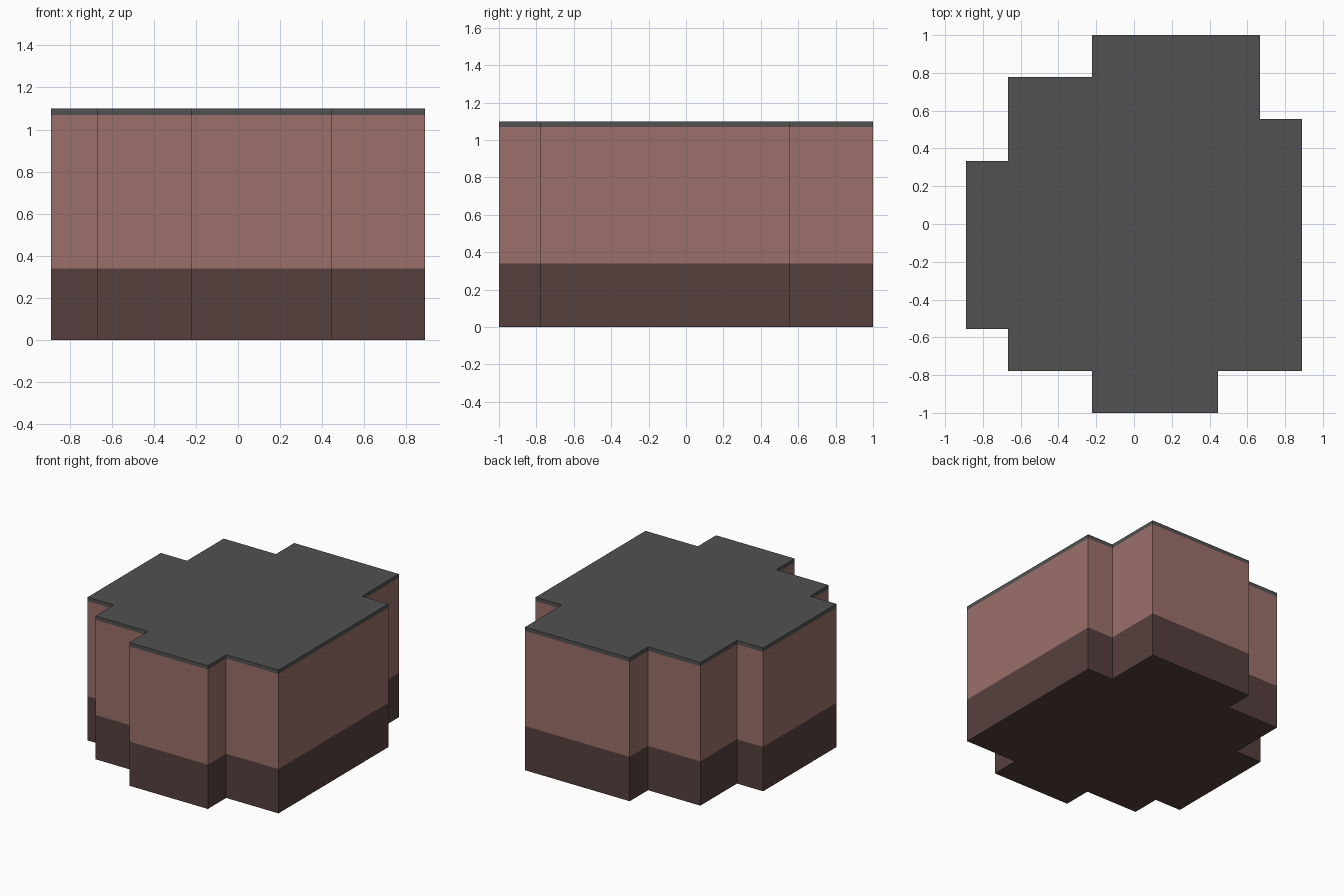
import bpy, bmesh

if "Cube" in bpy.data.objects:
    bpy.data.objects.remove(bpy.data.objects["Cube"])

U = 2 / 9  # one block of the stepped outline

# Stepped outline in blocks, counter-clockwise from the front edge
OUTLINE = [(-1, -4.5), (2, -4.5), (2, -3.5), (4, -3.5), (4, 2.5), (3, 2.5),
           (3, 4.5), (-1, 4.5), (-1, 3.5), (-3, 3.5), (-3, 1.5), (-4, 1.5),
           (-4, -2.5), (-3, -2.5), (-3, -3.5), (-1, -3.5)]


def material(name, rgb):
    m = bpy.data.materials.new(name)
    m.diffuse_color = (*rgb, 1)
    m.use_nodes = True
    m.node_tree.nodes["Principled BSDF"].inputs["Base Color"].default_value = m.diffuse_color
    return m


mats = [material("dark brown", (0.093, 0.051, 0.048)),
        material("dusty pink", (0.33, 0.16, 0.143)),
        material("dark grey", (0.083, 0.083, 0.083))]

# Solid block: bottom face, then one wall ring per colour band, then the top
LEVELS = [0, 0.34, 1.07, 1.1]
bm = bmesh.new()
rings = [[bm.verts.new((x * U, y * U, z)) for x, y in OUTLINE] for z in LEVELS]
n = len(OUTLINE)
for band in range(3):
    low, high = rings[band], rings[band + 1]
    for i in range(n):
        j = (i + 1) % n
        bm.faces.new((low[i], low[j], high[j], high[i])).material_index = band
bm.faces.new(rings[0][::-1]).material_index = 0
bm.faces.new(rings[-1]).material_index = 2
bm.normal_update()

mesh = bpy.data.meshes.new("banded_block")
bm.to_mesh(mesh)
bm.free()
for m in mats:
    mesh.materials.append(m)
bpy.context.collection.objects.link(bpy.data.objects.new("banded_block", mesh))
